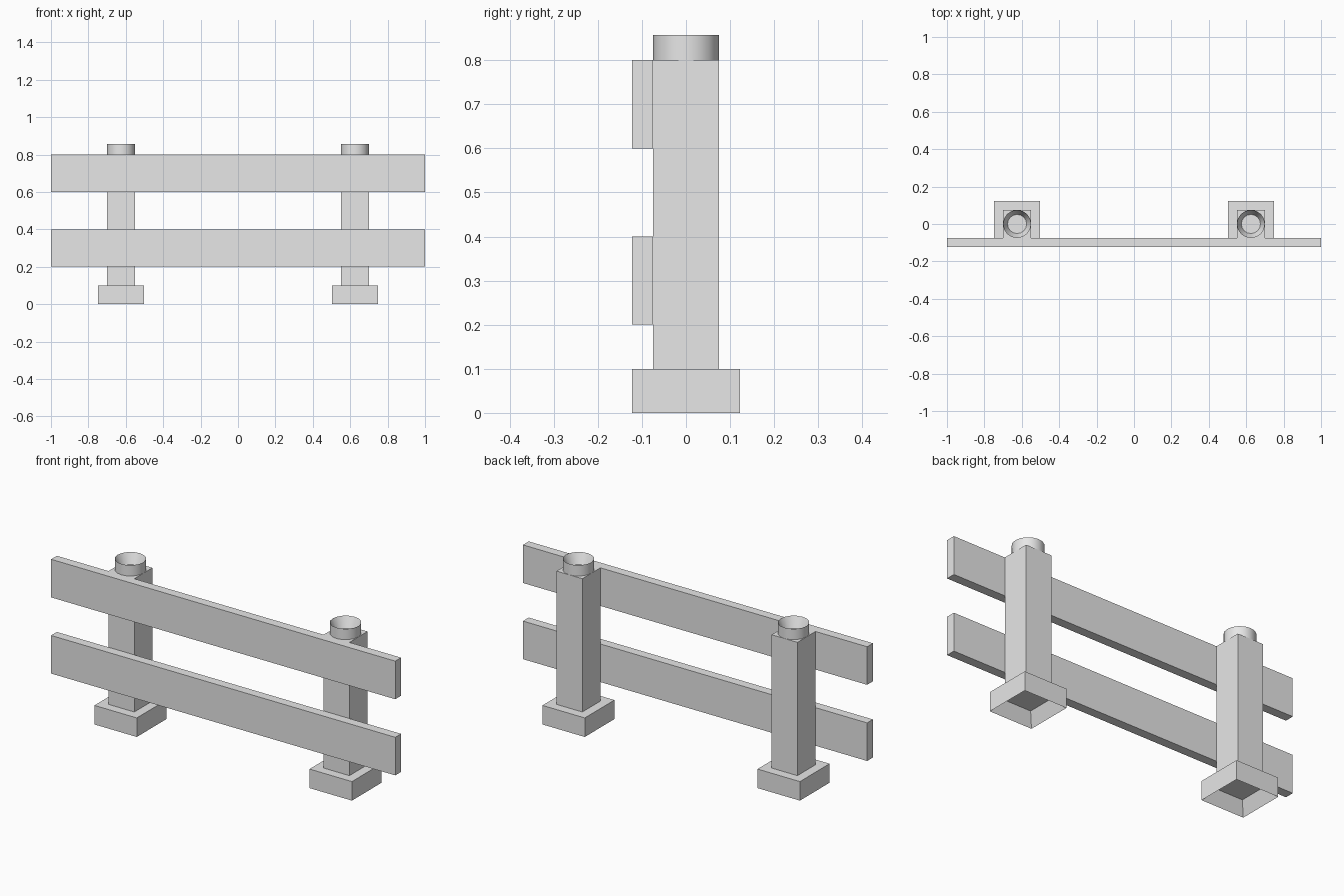
import bpy
import bmesh
from mathutils import Matrix

cube = bpy.data.objects.get("Cube")
if cube:
    bpy.data.objects.remove(cube, do_unlink=True)

GREY = (0.8, 0.8, 0.8, 1.0)
grey = bpy.data.materials.new("light_grey")
grey.use_nodes = True
grey.diffuse_color = GREY
grey.node_tree.nodes["Principled BSDF"].inputs["Base Color"].default_value = GREY

POST_X = 0.625
POST_HALF = 0.075
BASE_HALF = 0.123
FRONT_Y = -0.123


def finish(name, bm):
    bmesh.ops.recalc_face_normals(bm, faces=bm.faces)
    mesh = bpy.data.meshes.new(name)
    bm.to_mesh(mesh)
    bm.free()
    mesh.materials.append(grey)
    obj = bpy.data.objects.new(name, mesh)
    bpy.context.collection.objects.link(obj)
    return obj


def box_bmesh(low, high):
    bm = bmesh.new()
    size = [b - a for a, b in zip(low, high)]
    centre = [(a + b) / 2 for a, b in zip(low, high)]
    matrix = Matrix.Translation(centre) @ Matrix.Diagonal((*size, 1))
    bmesh.ops.create_cube(bm, size=1, matrix=matrix)
    return bm


def sink(bm, face, border, depth):
    """Inset a flat face and push its middle into the body."""
    bmesh.ops.inset_region(bm, faces=[face], thickness=border)
    bmesh.ops.translate(bm, verts=face.verts, vec=-face.normal * depth)


def hollow_base(name, x):
    bm = box_bmesh((x - BASE_HALF, -BASE_HALF, 0), (x + BASE_HALF, BASE_HALF, 0.1))
    bm.normal_update()
    bottom = min(bm.faces, key=lambda f: f.calc_center_median().z)
    sink(bm, bottom, BASE_HALF - 0.08, 0.068)
    finish(name, bm)


def hollow_stud(name, x):
    bm = bmesh.new()
    bottom, top = 0.8, 0.857
    bmesh.ops.create_cone(bm, cap_ends=True, segments=16, radius1=POST_HALF,
                          radius2=POST_HALF, depth=top - bottom,
                          matrix=Matrix.Translation((x, 0, (bottom + top) / 2)))
    bm.normal_update()
    cap = max(bm.faces, key=lambda f: f.calc_center_median().z)
    sink(bm, cap, 0.024, top - bottom - 0.002)
    stud = finish(name, bm)
    bpy.ops.object.select_all(action="DESELECT")
    stud.select_set(True)
    bpy.context.view_layer.objects.active = stud
    bpy.ops.object.shade_smooth_by_angle()


# Posts with hollow bases and open studs
for side, x in (("right", -POST_X), ("left", POST_X)):
    hollow_base(side + "_base", x)
    finish(side + "_post", box_bmesh((x - POST_HALF, -POST_HALF, 0.1),
                                     (x + POST_HALF, POST_HALF, 0.8)))
    hollow_stud(side + "_stud", x)

# Horizontal rails across the front
for name, z in (("lower_rail", 0.2), ("upper_rail", 0.6)):
    finish(name, box_bmesh((-1, FRONT_Y, z), (1, -POST_HALF, z + 0.2)))
